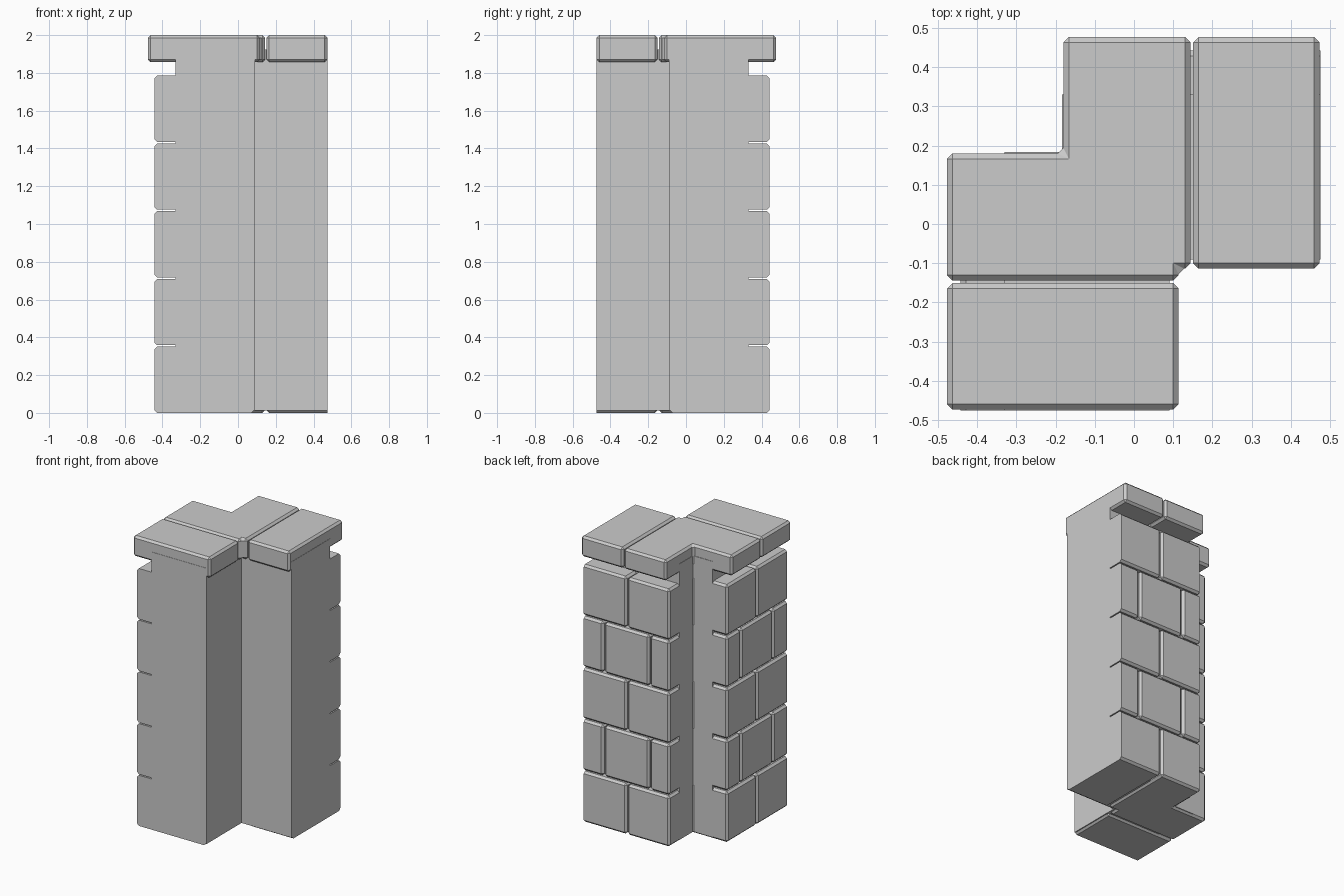
import bpy
import bmesh
from mathutils import Vector

cube = bpy.data.objects.get("Cube")
if cube:
    bpy.data.objects.remove(cube, do_unlink=True)

stone = bpy.data.materials.new("grey_stone")
stone.use_nodes = True
GREY = (0.6, 0.6, 0.6, 1)
stone.diffuse_color = GREY
stone.node_tree.nodes["Principled BSDF"].inputs["Base Color"].default_value = GREY

EDGE = 0.475     # flush outer faces that meet the neighbouring wall
FACE = 0.442     # outer face of the bricks
BEVEL = 0.014


def mirrored(points):
    """Reflect a plan outline across the diagonal, keeping its winding."""
    return [(-y, -x) for x, y in reversed(points)]


def rect(x0, x1, y0, y1):
    return [(x0, y0), (x1, y0), (x1, y1), (x0, y1)]


def prism(name, outline, z0, z1, bevel=0.0, trim=False):
    """Extrude a plan outline, chamfer it and trim it flush if asked."""
    bm = bmesh.new()
    base = bm.faces.new([bm.verts.new((x, y, z0)) for x, y in outline])
    top = bmesh.ops.extrude_face_region(bm, geom=[base])["geom"]
    verts = [v for v in top if isinstance(v, bmesh.types.BMVert)]
    bmesh.ops.translate(bm, verts=verts, vec=(0, 0, z1 - z0))
    bmesh.ops.recalc_face_normals(bm, faces=bm.faces)
    if bevel:
        bmesh.ops.bevel(bm, geom=bm.edges[:], offset=bevel, segments=1,
                        affect='EDGES', profile=0.5)
    if trim:
        for normal in (Vector((0, -1, 0)), Vector((1, 0, 0))):
            geom = bm.verts[:] + bm.edges[:] + bm.faces[:]
            cut = bmesh.ops.bisect_plane(bm, geom=geom, plane_co=normal * EDGE,
                                         plane_no=normal, clear_outer=True)
            rim = [e for e in cut["geom_cut"] if isinstance(e, bmesh.types.BMEdge)]
            if rim:
                bmesh.ops.holes_fill(bm, edges=rim)
    bmesh.ops.recalc_face_normals(bm, faces=bm.faces)
    mesh = bpy.data.meshes.new(name)
    bm.to_mesh(mesh)
    bm.free()
    mesh.materials.append(stone)
    obj = bpy.data.objects.new(name, mesh)
    bpy.context.collection.objects.link(obj)
    return obj


def pair(name, outline, *args, **kw):
    prism("front_" + name, outline, *args, **kw)
    prism("back_" + name, mirrored(outline), *args, **kw)


def corner(reach, inner, joint, notch):
    """L-shaped stone with a small step at its inside corner."""
    return [(-reach, -joint), (inner, -joint), (inner, -inner), (joint, -inner),
            (joint, reach), (-notch, reach), (-notch, notch), (-reach, notch)]


# Smooth core: two overlapping arms with a flush face on the outside
core = [(-0.33, -EDGE), (0.09, -EDGE), (0.09, -0.09), (EDGE, -0.09),
        (EDGE, 0.33), (-0.183, 0.33), (-0.183, 0.183), (-0.33, 0.183)]
prism("core", core, 0.012, 1.925)

# Five courses of bricks, alternating the position of the joints
PITCH, HEIGHT = 0.3585, 0.351
for row in range(5):
    z0 = row * PITCH
    z1 = z0 + HEIGHT
    if row % 2 == 0:
        prism("corner_brick", corner(FACE, 0.08, 0.142, 0.18), z0, z1, BEVEL)
        pair("brick", rect(-FACE, 0.085, -0.52, -0.15), z0, z1, BEVEL, trim=True)
    else:
        for y0, y1 in ((-0.52, -0.327), (-0.32, 0.025), (0.032, 0.18)):
            pair("brick", rect(-FACE, -0.25, y0, y1), z0, z1, BEVEL, trim=True)

# Cap stones overhanging the bricks
prism("corner_cap", corner(0.477, 0.114, 0.144, 0.18), 1.857, 2.0, BEVEL)
pair("cap", rect(-0.477, 0.114, -0.473, -0.151), 1.857, 2.0, BEVEL)
